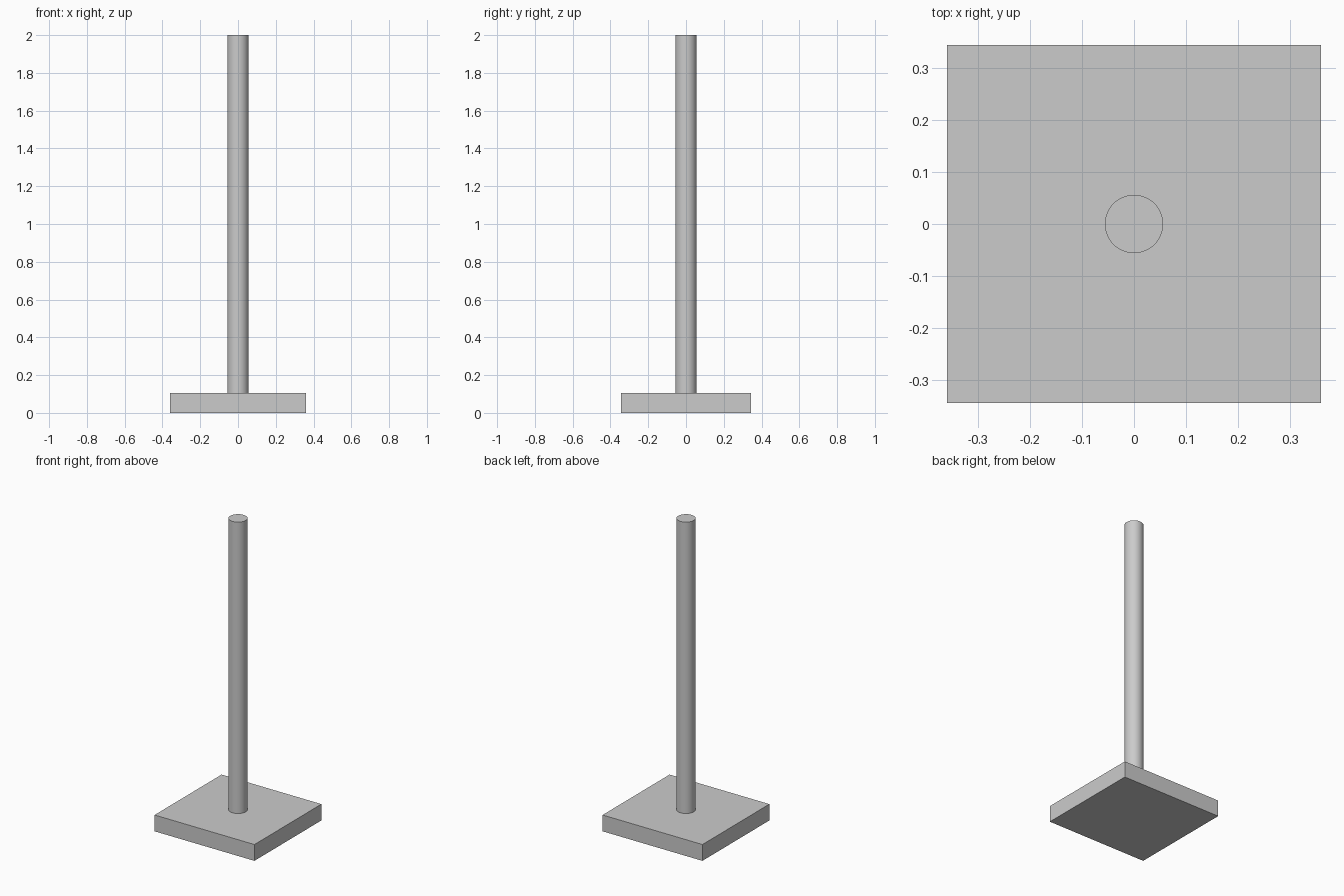
import bpy

if "Cube" in bpy.data.objects:
    bpy.data.objects.remove(bpy.data.objects["Cube"])

BASE_X, BASE_Y, BASE_H = 0.718, 0.688, 0.106
POLE_R, TOP = 0.056, 2.0

# Rectangular base plate
bpy.ops.mesh.primitive_cube_add(size=1, location=(0, 0, BASE_H / 2))
base = bpy.context.object
base.name = "base_plate"
base.scale = (BASE_X, BASE_Y, BASE_H)
bpy.ops.object.transform_apply(location=False, rotation=False, scale=True)

# Round upright pole standing on the plate
bpy.ops.mesh.primitive_cylinder_add(vertices=64, radius=POLE_R, depth=TOP - BASE_H,
                                    location=(0, 0, (TOP + BASE_H) / 2))
pole = bpy.context.object
pole.name = "pole"
bpy.ops.object.shade_smooth_by_angle()
